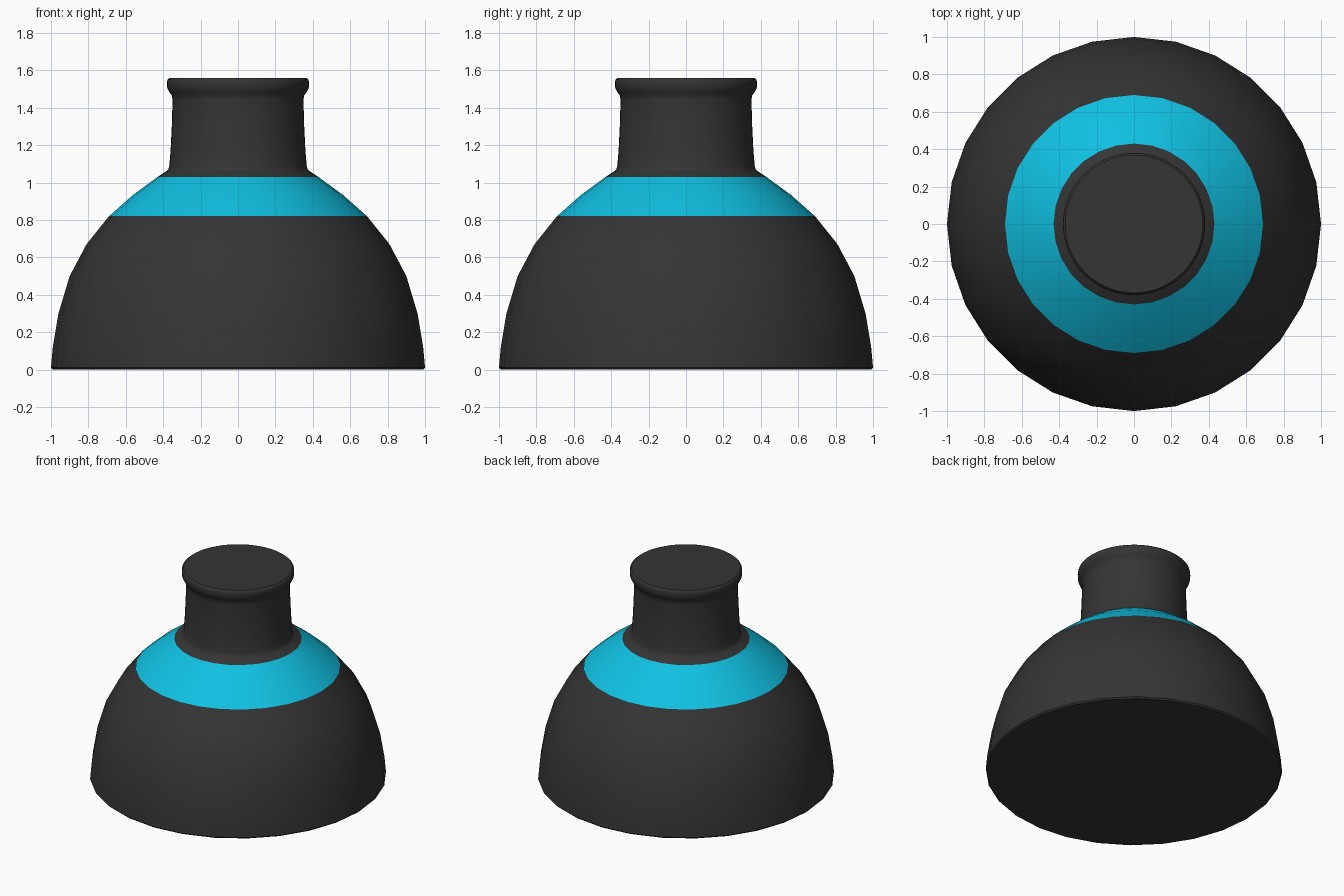
import bpy, bmesh, math

if "Cube" in bpy.data.objects:
    bpy.data.objects.remove(bpy.data.objects["Cube"])


def material(name, rgb):
    m = bpy.data.materials.new(name)
    m.diffuse_color = (*rgb, 1)
    m.use_nodes = True
    m.node_tree.nodes["Principled BSDF"].inputs["Base Color"].default_value = m.diffuse_color
    return m


def lathe(name, profile, sides, mat, cap_bottom=False, cap_top=False):
    """Revolve (radius, height) points around the z axis."""
    bm = bmesh.new()
    rings = []
    for r, z in profile:
        rings.append([bm.verts.new((r * math.cos(2 * math.pi * i / sides),
                                    r * math.sin(2 * math.pi * i / sides), z))
                      for i in range(sides)])
    for a, b in zip(rings, rings[1:]):
        for i in range(sides):
            j = (i + 1) % sides
            bm.faces.new((a[i], a[j], b[j], b[i]))
    if cap_bottom:
        bm.faces.new(rings[0][::-1])
    if cap_top:
        bm.faces.new(rings[-1])
    mesh = bpy.data.meshes.new(name)
    bm.to_mesh(mesh)
    bm.free()
    mesh.materials.append(mat)
    ob = bpy.data.objects.new(name, mesh)
    bpy.context.collection.objects.link(ob)
    bpy.ops.object.select_all(action='DESELECT')
    ob.select_set(True)
    bpy.context.view_layer.objects.active = ob
    bpy.ops.object.shade_smooth_by_angle(angle=math.radians(40))
    return ob


dark = material("dark_rubber", (0.035, 0.035, 0.035))
cyan = material("cyan_band", (0.005, 0.53, 0.76))

# Domed body with a flat closed base
lathe("dome_body", [(0.99, 0), (1.0, 0.01), (0.99, 0.12), (0.96, 0.30),
                    (0.90, 0.50), (0.81, 0.67), (0.69, 0.82)],
      28, dark, cap_bottom=True)

# Coloured band around the shoulder
lathe("shoulder_band", [(0.69, 0.82), (0.56, 0.935), (0.43, 1.03)], 28, cyan)

# Dark collar joining band and neck
lathe("collar", [(0.43, 1.03), (0.385, 1.06), (0.365, 1.07)], 28, dark)

# Neck with a rolled rim and flat top
lathe("neck", [(0.385, 1.055), (0.373, 1.07), (0.367, 1.09), (0.36, 1.18),
               (0.354, 1.30), (0.35, 1.44), (0.353, 1.465), (0.368, 1.485),
               (0.378, 1.505), (0.38, 1.535), (0.377, 1.55), (0.368, 1.558)],
      56, dark, cap_top=True)
